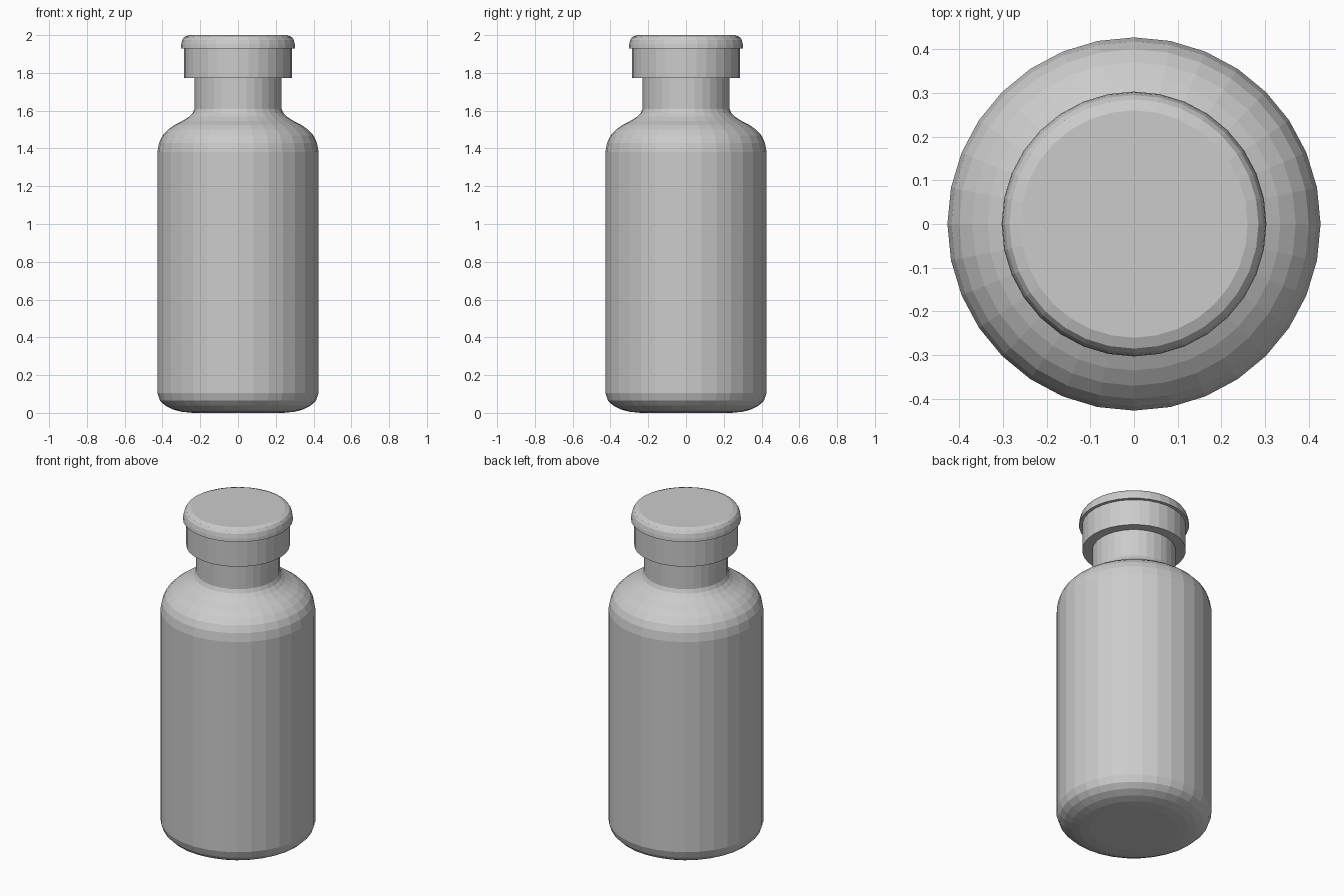
import bpy
import bmesh
from math import tau

SIDES = 32

cube = bpy.data.objects.get("Cube")
if cube:
    bpy.data.objects.remove(cube, do_unlink=True)


def make_material(name, color):
    mat = bpy.data.materials.new(name)
    mat.use_nodes = True
    mat.diffuse_color = color
    mat.node_tree.nodes["Principled BSDF"].inputs["Base Color"].default_value = color
    return mat


def lathe(name, profile, mat):
    """Revolve (radius, height) points around z, with flat end caps."""
    bm = bmesh.new()
    verts = [bm.verts.new((r, 0, z)) for r, z in profile]
    edges = [bm.edges.new(pair) for pair in zip(verts, verts[1:])]
    bmesh.ops.spin(bm, geom=verts + edges, cent=(0, 0, 0), axis=(0, 0, 1),
                   angle=tau, steps=SIDES, use_duplicate=False)
    bmesh.ops.remove_doubles(bm, verts=bm.verts, dist=0.0001)
    bmesh.ops.holes_fill(bm, edges=[e for e in bm.edges if e.is_boundary], sides=0)
    bmesh.ops.recalc_face_normals(bm, faces=bm.faces)
    mesh = bpy.data.meshes.new(name)
    bm.to_mesh(mesh)
    bm.free()
    mesh.materials.append(mat)
    obj = bpy.data.objects.new(name, mesh)
    bpy.context.collection.objects.link(obj)
    return obj


grey = make_material("plain grey", (0.6, 0.6, 0.6, 1))

# Bottle: rounded base, straight wall, curved shoulder, narrow neck
lathe("bottle", [
    (0.24, 0.0), (0.30, 0.006), (0.345, 0.018), (0.385, 0.038),
    (0.413, 0.065), (0.427, 0.105),
    (0.427, 1.38), (0.418, 1.43), (0.40, 1.468), (0.37, 1.50),
    (0.335, 1.525), (0.295, 1.545), (0.26, 1.568), (0.24, 1.588),
    (0.23, 1.61), (0.23, 1.80),
], grey)

# Stopper: straight skirt under a wider, rounded lip
lathe("stopper", [
    (0.23, 1.772), (0.285, 1.772), (0.285, 1.93), (0.303, 1.93),
    (0.301, 1.95), (0.295, 1.975), (0.285, 1.99), (0.26, 2.0),
], grey)
